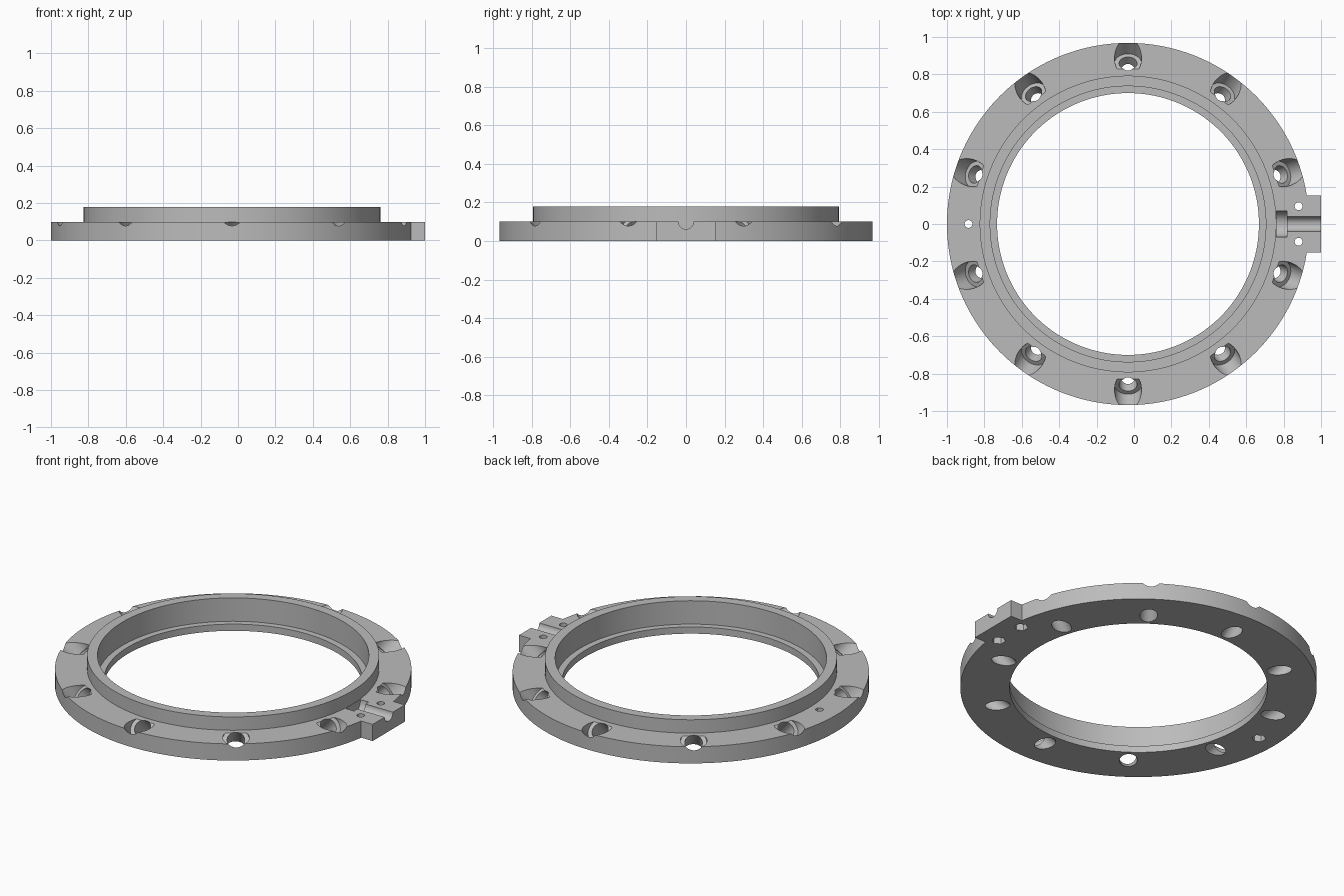
import bpy, bmesh, math
from mathutils import Matrix, Vector

if "Cube" in bpy.data.objects:
    bpy.data.objects.remove(bpy.data.objects["Cube"], do_unlink=True)

CX = -0.032       # ring axis, shifted because the clamp tab sticks out on one side
FLANGE = 0.1      # flange thickness
SEGMENTS = 192

grey = bpy.data.materials.new("plain_grey")
grey.use_nodes = True
COLOUR = (0.5, 0.5, 0.5, 1)
grey.diffuse_color = COLOUR
grey.node_tree.nodes["Principled BSDF"].inputs["Base Color"].default_value = COLOUR


def make_object(name, bm):
    bmesh.ops.recalc_face_normals(bm, faces=bm.faces)
    mesh = bpy.data.meshes.new(name)
    bm.to_mesh(mesh)
    bm.free()
    mesh.materials.append(grey)
    obj = bpy.data.objects.new(name, mesh)
    bpy.context.collection.objects.link(obj)
    return obj


def lathe(name, profile):
    """Revolve a closed (radius, z) profile around the ring axis."""
    bm = bmesh.new()
    rings = []
    for i in range(SEGMENTS):
        a = math.tau * i / SEGMENTS
        rings.append([bm.verts.new((CX + r * math.cos(a), r * math.sin(a), z))
                      for r, z in profile])
    n = len(profile)
    for i, ring in enumerate(rings):
        after = rings[(i + 1) % SEGMENTS]
        for j in range(n):
            k = (j + 1) % n
            bm.faces.new((ring[j], after[j], after[k], ring[k]))
    return make_object(name, bm)


def rod(name, start, end, radius, sides=48):
    """Cylinder or prism between two points."""
    start, end = Vector(start), Vector(end)
    axis = end - start
    turn = axis.to_track_quat('Z', 'Y').to_matrix().to_4x4()
    bm = bmesh.new()
    bmesh.ops.create_cone(bm, cap_ends=True, segments=sides, radius1=radius, radius2=radius,
                          depth=axis.length,
                          matrix=Matrix.Translation((start + end) / 2) @ turn)
    return make_object(name, bm)


def box(name, low, high):
    low, high = Vector(low), Vector(high)
    bm = bmesh.new()
    bmesh.ops.create_cube(bm, size=1, matrix=Matrix.Translation((low + high) / 2)
                          @ Matrix.Diagonal((*(high - low), 1)))
    return make_object(name, bm)


def combine(target, tool, operation):
    """Apply a boolean and discard the tool."""
    mod = target.modifiers.new("boolean", 'BOOLEAN')
    mod.operation, mod.object, mod.solver = operation, tool, 'EXACT'
    bpy.context.view_layer.objects.active = target
    bpy.ops.object.modifier_apply(modifier=mod.name)
    bpy.data.objects.remove(tool, do_unlink=True)


# Flange, raised collar and inner bottom lip in one turned profile
ring = lathe("flange_ring", [(0.70, 0), (0.968, 0), (0.968, FLANGE), (0.793, FLANGE),
                             (0.793, 0.18), (0.737, 0.18), (0.737, 0.04), (0.70, 0.04)])

# Clamp tab on the model's left
combine(ring, box("clamp_tab", (0.8, -0.153, 0), (1.0, 0.153, FLANGE)), 'UNION')

# Ten slanted bolt holes with counterbores that break out of the rim
for i in range(10):
    a = math.radians(18 + 36 * i)

    def slanted(t):
        r = 0.788 + t
        return (CX + r * math.cos(a), r * math.sin(a), t)

    combine(ring, rod("bolt_hole", slanted(-0.1), slanted(0.12), 0.048), 'DIFFERENCE')
    combine(ring, rod("counterbore", slanted(0.071), slanted(0.4), 0.072), 'DIFFERENCE')

# Small vertical screw holes with hexagonal nut pockets underneath
for x, y in ((0.88, 0.095), (0.88, -0.095), (-0.885, 0)):
    combine(ring, rod("screw_hole", (x, y, -0.1), (x, y, 0.15), 0.021, 32), 'DIFFERENCE')
    combine(ring, rod("nut_pocket", (x, y, -0.1), (x, y, 0.04), 0.038, 6), 'DIFFERENCE')

# Half-round groove in the tab and the wider recess for the screw head
combine(ring, rod("groove", (0.79, 0, FLANGE), (1.1, 0, FLANGE), 0.039), 'DIFFERENCE')
combine(ring, rod("head_recess", (0.763, 0, FLANGE), (0.818, 0, FLANGE), 0.07), 'DIFFERENCE')

bpy.ops.object.select_all(action='DESELECT')
ring.select_set(True)
bpy.context.view_layer.objects.active = ring
bpy.ops.object.shade_smooth_by_angle(angle=math.radians(30))
